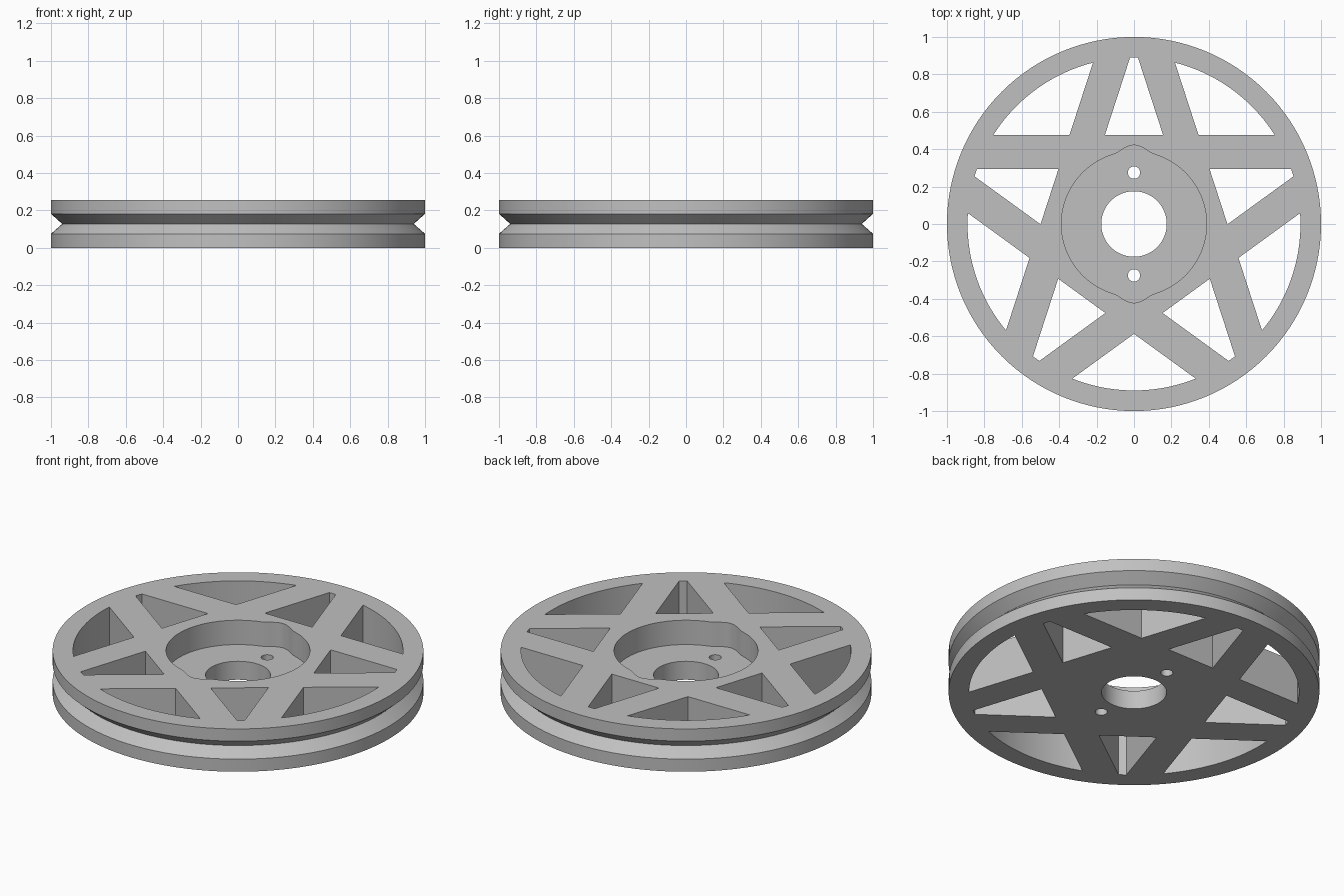
import bpy
import bmesh
from math import pi, sin, cos, acos, radians

cube = bpy.data.objects.get("Cube")
if cube:
    bpy.data.objects.remove(cube, do_unlink=True)

HEIGHT = 0.255
RIM_INNER = 0.89
BAND_IN, BAND_OUT = 0.295, 0.475   # distance of the star band edges from the axis
FLOOR = 0.11                       # height of the hub pocket floor
SEGMENTS = 128

grey = bpy.data.materials.new("plain grey")
grey.use_nodes = True
grey.diffuse_color = (0.53, 0.53, 0.53, 1)
grey.node_tree.nodes["Principled BSDF"].inputs["Base Color"].default_value = grey.diffuse_color


def finish(name, bm):
    bmesh.ops.recalc_face_normals(bm, faces=bm.faces)
    mesh = bpy.data.meshes.new(name)
    bm.to_mesh(mesh)
    bm.free()
    mesh.materials.append(grey)
    obj = bpy.data.objects.new(name, mesh)
    bpy.context.collection.objects.link(obj)
    return obj


def polar(r, a):
    return r * cos(a), r * sin(a)


def arc(r, start, end, steps):
    return [polar(r, start + (end - start) * i / steps) for i in range(steps + 1)]


def circle(r, cy=0, steps=48):
    return [(x, y + cy) for x, y in arc(r, 0, 2 * pi, steps)[:-1]]


def add_prism(bm, points, z0, z1, turn=0):
    """Extrude a flat outline, turned about the axis, from z0 to z1."""
    c, s = cos(turn), sin(turn)
    face = bm.faces.new([bm.verts.new((x * c - y * s, x * s + y * c, z0)) for x, y in points])
    top = bmesh.ops.extrude_face_region(bm, geom=[face])["geom"]
    bmesh.ops.translate(bm, vec=(0, 0, z1 - z0),
                        verts=[v for v in top if isinstance(v, bmesh.types.BMVert)])


# Wheel body: rings stacked into a solid disc with a V groove
bm = bmesh.new()
profile = [(1, 0), (1, 0.075), (0.94, 0.128), (1, 0.182), (1, HEIGHT)]
rings = [[bm.verts.new((*p, z)) for p in circle(r, steps=SEGMENTS)] for r, z in profile]
for low, high in zip(rings, rings[1:]):
    for i in range(SEGMENTS):
        j = (i + 1) % SEGMENTS
        bm.faces.new((low[i], low[j], high[j], high[i]))
bm.faces.new(rings[0])
bm.faces.new(rings[-1])
wheel = finish("pulley_wheel", bm)

# Windows between the star bands: five narrow tips and five wide wedges
bm = bmesh.new()
low, high = -0.1, HEIGHT + 0.1
up = pi / 2
tip_half = up - radians(18) - acos(BAND_IN / RIM_INNER)
base_half = (BAND_IN - BAND_OUT * sin(radians(18))) / cos(radians(18))
tip = [(-base_half, BAND_OUT), (base_half, BAND_OUT)]
tip += arc(RIM_INNER, up - tip_half, up + tip_half, 2)
wedge_half = acos(BAND_OUT / RIM_INNER) - radians(36)
wedge = [(0, BAND_OUT / cos(radians(36)))]
wedge += arc(RIM_INNER, up - wedge_half, up + wedge_half, 20)
for k in range(5):
    turn = k * 2 * pi / 5
    add_prism(bm, tip, low, high, turn)
    add_prism(bm, wedge, low, high, turn + pi)
windows = finish("window_cutter", bm)

# Hub pocket with two soft bulges beside the bolt holes
bm = bmesh.new()
pocket = []
for i in range(144):
    a = 2 * pi * i / 144
    off = min(1, abs(acos(min(1, abs(sin(a))))) / radians(17))
    pocket.append(polar(0.388 + 0.034 * (0.5 + 0.5 * cos(pi * off)), a))
add_prism(bm, pocket, FLOOR, high)
hub_pocket = finish("pocket_cutter", bm)

# Axle bore and bolt holes
bm = bmesh.new()
add_prism(bm, circle(0.175, steps=64), low, high)
for side in (1, -1):
    add_prism(bm, circle(0.033, side * 0.275, 24), low, high)
bores = finish("bore_cutter", bm)

# Cut everything out, then drop the cutters
cutters = (windows, hub_pocket, bores)
for cutter in cutters:
    cutter.hide_render = True
    mod = wheel.modifiers.new(cutter.name, 'BOOLEAN')
    mod.operation = 'DIFFERENCE'
    mod.solver = 'EXACT'
    mod.object = cutter
bpy.context.view_layer.update()
cut_mesh = bpy.data.meshes.new_from_object(
    wheel.evaluated_get(bpy.context.evaluated_depsgraph_get()))
wheel.modifiers.clear()
wheel.data = cut_mesh
for cutter in cutters:
    bpy.data.objects.remove(cutter, do_unlink=True)

# Smooth round walls, crisp edges
bpy.ops.object.select_all(action='DESELECT')
wheel.select_set(True)
bpy.context.view_layer.objects.active = wheel
bpy.ops.object.shade_smooth_by_angle(angle=radians(25))
